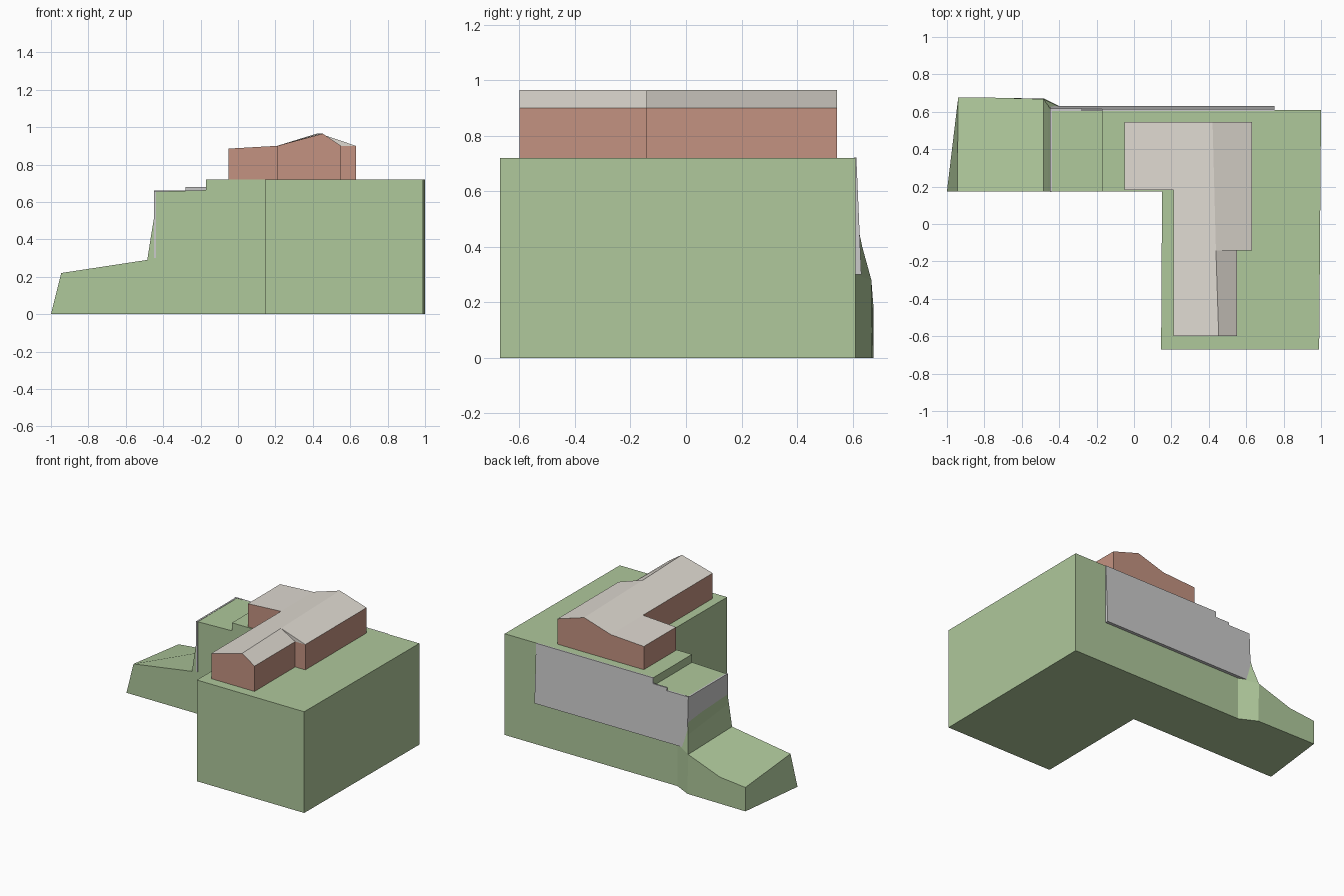
import bpy, bmesh

if "Cube" in bpy.data.objects:
    bpy.data.objects.remove(bpy.data.objects["Cube"])


def material(name, rgb):
    m = bpy.data.materials.new(name)
    m.diffuse_color = (*rgb, 1)
    m.use_nodes = True
    m.node_tree.nodes["Principled BSDF"].inputs["Base Color"].default_value = m.diffuse_color
    return m


def build(name, faces, mat=None):
    """Flat-faced object from polygons given as coordinate lists."""
    bm = bmesh.new()
    for f in faces:
        bm.faces.new([bm.verts.new(p) for p in f])
    bmesh.ops.remove_doubles(bm, verts=bm.verts, dist=0.0005)
    bmesh.ops.recalc_face_normals(bm, faces=bm.faces)
    me = bpy.data.meshes.new(name)
    bm.to_mesh(me)
    bm.free()
    ob = bpy.data.objects.new(name, me)
    bpy.context.collection.objects.link(ob)
    if mat:
        me.materials.append(mat)
    return ob


grass = material("grass", (0.43, 0.58, 0.33))
brick = material("brick", (0.55, 0.29, 0.22))
tile = material("tile", (0.74, 0.70, 0.64))

# Terrain: front and back profiles of the stepped arm, joined to the main block
TOP, BACK, ARM = 0.72, 0.61, 0.175
F = [(x, ARM, z) for x, z in [(-1, 0), (-.945, .22), (-.485, .29), (-.46, .45),
                              (-.445, .54), (-.445, .655), (-.17, .663), (-.17, TOP)]]
B = [(-.94, .675, 0), (-.94, .675, .17), (-.485, .668, .28), (-.46, .635, .4),
     (-.445, BACK, .52), (-.445, BACK, .655), (-.17, BACK, .663), (-.17, BACK, TOP)]
bend = (-.74, .675, .19)
flank_out, flank_in, flank_top = (-.48, .67, 0), (-.36, BACK, 0), (-.36, BACK, .3)
plan = [(.15, ARM), (.145, -.67), (.99, -.67), (1, BACK)]
lo = [(x, y, 0) for x, y in plan]
hi = [(x, y, TOP) for x, y in plan]

faces = [[F[i], F[i + 1], B[i + 1], B[i]] for i in (0, 2, 3, 4, 5, 6)]
faces += [[F[1], bend, B[1]], [F[1], F[2], B[2], bend]]
faces += [[lo[i], lo[i + 1], hi[i + 1], hi[i]] for i in range(3)]
faces += [F + [hi[0], lo[0]],
          [F[7]] + hi + [B[7]],
          [F[0]] + lo + [flank_in, flank_out, B[0]],
          [B[0], B[1], bend, B[2], flank_out],
          [flank_out, B[2], flank_top, flank_in],
          [B[2], B[3], flank_top], [B[3], B[4], flank_top],
          B[4:] + [hi[3], lo[3], flank_in, flank_top]]
build("terrain", faces, grass)

# Retaining wall: stepped panel leaning against the back of the terrain
steps = [(-.45, .3), (.75, .3), (.75, .721), (-.17, .721),
         (-.17, .68), (-.28, .68), (-.28, .66), (-.45, .66)]
outer = [(x, .614 + .018 * (TOP - z) / .42, z) for x, z in steps]
inner = [(x, .605, z) for x, z in steps]
n = len(steps)
build("retaining_wall_back", [outer] + [
    [outer[i], outer[(i + 1) % n], inner[(i + 1) % n], inner[i]] for i in range(n)])

# Retaining wall: return along the end of the upper terrace
x0, x1, y0, y1 = -.45, -.438, .172, .615
rect = [(x0, y0), (x1, y0), (x1, y1), (x0, y1)]
low = [(x, y, .3) for x, y in rect]
top = [(x, y, .657) for x, y in rect]
build("retaining_wall_end", [low, top] + [
    [low[i], low[(i + 1) % 4], top[(i + 1) % 4], top[i]] for i in range(4)])

# House: eaves outline, walls dropped to the ground, gables up to the ridge
N, W, M, S = .545, .183, -.143, -.6
eaves = [(-.05, N, .885), (-.05, W, .885), (.21, W, .9), (.21, S, .9), (.55, S, .9),
         (.55, M, .9), (.63, M, .9), (.63, N, .9), (.21, N, .9)]
ridge_n, ridge_m, ridge_s = (.42, N, .965), (.438, M, .965), (.453, S, .965)
walls = []
for a, b in zip(eaves, eaves[1:] + eaves[:1]):
    walls.append([a, b, (b[0], b[1], TOP), (a[0], a[1], TOP)])
walls += [[eaves[3], eaves[4], ridge_s], [eaves[7], eaves[8], ridge_n]]
build("house_walls", walls, brick)

# Roof: lean-to wing, long west slope, two offset east slopes and their step
build("house_roof", [
    [eaves[0], eaves[1], eaves[2], eaves[8]],
    [eaves[8], eaves[2], eaves[3], ridge_s, ridge_m, ridge_n],
    [ridge_s, eaves[4], eaves[5], ridge_m],
    [ridge_m, eaves[6], eaves[7], ridge_n],
    [ridge_m, eaves[5], eaves[6]]], tile)
